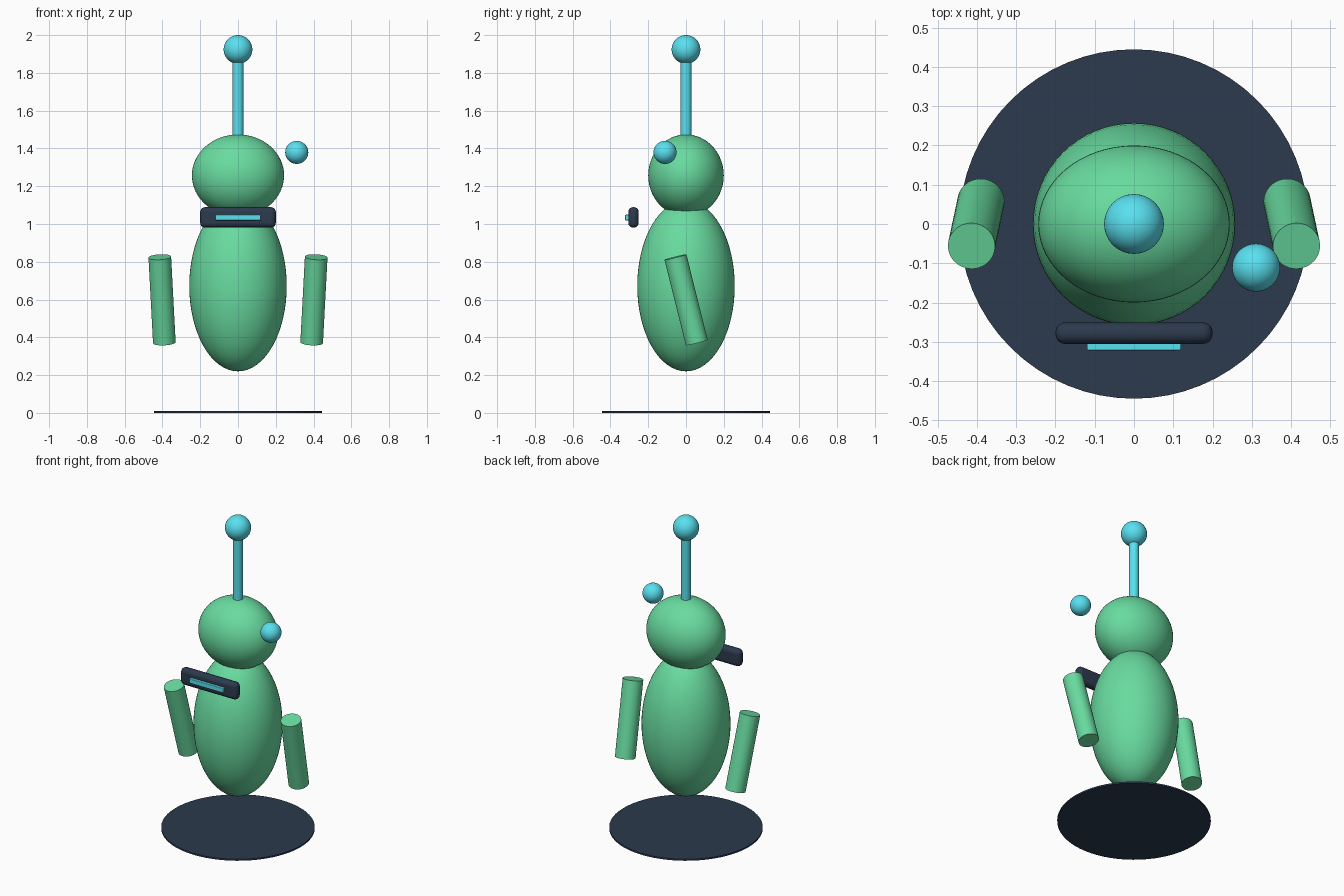
import bpy
from math import radians
from mathutils import Vector

if "Cube" in bpy.data.objects:
    bpy.data.objects.remove(bpy.data.objects["Cube"])


def material(name, rgb):
    m = bpy.data.materials.new(name)
    m.diffuse_color = (*rgb, 1)
    m.use_nodes = True
    m.node_tree.nodes["Principled BSDF"].inputs["Base Color"].default_value = m.diffuse_color
    return m


GREEN = material("green", (0.14, 0.71, 0.35))
CYAN = material("cyan", (0.10, 0.75, 0.87))
NAVY = material("navy", (0.025, 0.042, 0.075))


def finish(name, mat):
    ob = bpy.context.object
    ob.name = ob.data.name = name
    ob.data.materials.append(mat)
    bpy.ops.object.transform_apply(location=False, rotation=False, scale=True)
    bpy.ops.object.shade_smooth_by_angle(angle=radians(35))
    return ob


def ellipsoid(name, center, radii, mat):
    bpy.ops.mesh.primitive_uv_sphere_add(segments=64, ring_count=32, radius=1, location=center)
    bpy.context.object.scale = radii
    return finish(name, mat)


def rod(name, start, end, radius, mat, sides=48):
    a, b = Vector(start), Vector(end)
    bpy.ops.mesh.primitive_cylinder_add(vertices=sides, radius=radius, depth=(b - a).length,
                                        location=(a + b) / 2,
                                        rotation=(b - a).to_track_quat('Z', 'Y').to_euler())
    return finish(name, mat)


def rounded_box(name, center, size, bevel, mat):
    bpy.ops.mesh.primitive_cube_add(size=1, location=center)
    bpy.context.object.scale = size
    ob = finish(name, mat)
    mod = ob.modifiers.new("bevel", 'BEVEL')
    mod.width, mod.segments = bevel, 5
    bpy.ops.object.modifier_apply(modifier=mod.name)
    bpy.ops.object.shade_smooth_by_angle(angle=radians(35))
    return ob


# Ground disc
rod("base_disc", (0, 0, 0), (0, 0, 0.01), 0.445, NAVY, 64)

# Body and head
ellipsoid("body", (0, 0, 0.672), (0.258, 0.258, 0.452), GREEN)
ellipsoid("head", (0, 0, 1.257), (0.244, 0.2, 0.217), GREEN)

# Antenna with ball tip
rod("antenna_rod", (0, 0, 1.44), (0, 0, 1.89), 0.029, CYAN)
ellipsoid("antenna_tip", (0, 0, 1.924), (0.076,) * 3, CYAN)

# Tilted arms on both sides
for side, s in (("left", -1), ("right", 1)):
    rod(side + "_arm", (s * 0.39, 0.057, 0.372), (s * 0.414, -0.056, 0.825), 0.06, GREEN)

# Floating ball beside the head
ellipsoid("side_ball", (0.311, -0.111, 1.379), (0.061,) * 3, CYAN)

# Visor with light strip
rounded_box("visor", (0, -0.278, 1.035), (0.4, 0.055, 0.108), 0.025, NAVY)
rounded_box("visor_light", (0, -0.307, 1.034), (0.24, 0.03, 0.03), 0.004, CYAN)
